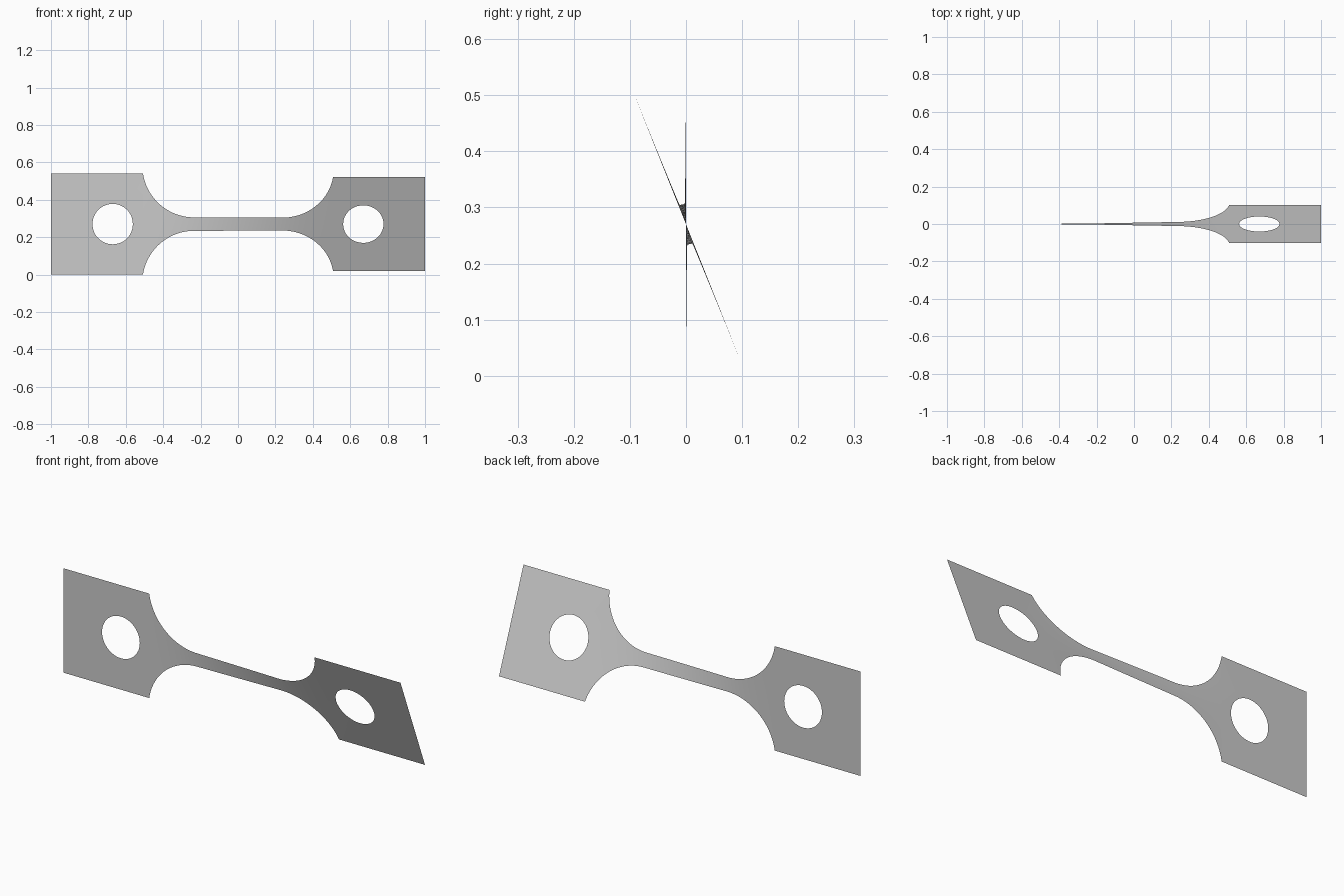
import bpy, bmesh, math

if "Cube" in bpy.data.objects:
    bpy.data.objects.remove(bpy.data.objects["Cube"], do_unlink=True)

HALF = 0.27          # half width of the end plates
NECK = 0.036         # half width of the neck
NECK_END = 0.235     # where the fillets start
PLATE = 0.508        # where the end plates start
HOLE_X, HOLE_R = 0.67, 0.108
TWIST = math.radians(21.8)
ROWS, COLS = 16, 120

run, rise = PLATE - NECK_END, HALF - NECK
RADIUS = (run * run + rise * rise) / (2 * rise)


def half_width(x):
    d = min(max(abs(x) - NECK_END, 0), run)
    return NECK + RADIUS - math.sqrt(RADIUS ** 2 - d ** 2)


# Columns are closer together where the fillets get steep
columns = [PLATE * math.sin(math.pi * (i / COLS - 0.5)) for i in range(COLS + 1)]

# Twist builds up fastest where the strip is narrow
steps = [(b - a) / half_width((a + b) / 2) for a, b in zip(columns, columns[1:])]
angles = [TWIST * sum(steps[:i]) / sum(steps) for i in range(COLS + 1)]


def twisted(x, s, angle):
    return (x, -s * math.sin(angle), HALF + s * math.cos(angle))


bm = bmesh.new()


def add_strip(rows, closed=False):
    """Join consecutive rows of points with quads."""
    verts = [[bm.verts.new(p) for p in row] for row in rows]
    if closed:
        verts.append(verts[0])
    for a, b in zip(verts, verts[1:]):
        for j in range(len(a) - 1):
            bm.faces.new((a[j], b[j], b[j + 1], a[j + 1]))


# Neck with fillets
add_strip([[twisted(x, half_width(x) * (2 * j / ROWS - 1), a) for j in range(ROWS + 1)]
           for x, a in zip(columns, angles)])

# End plates, each a ring of quads between the rectangle and the round hole
for side, angle in ((-1, 0), (1, TWIST)):
    corners = [(PLATE, -HALF), (1, -HALF), (1, HALF), (PLATE, HALF)]
    ring = []
    for k, (x0, s0) in enumerate(corners):
        x1, s1 = corners[(k + 1) % 4]
        for j in range(ROWS):
            t = j / ROWS
            x, s = x0 + (x1 - x0) * t, s0 + (s1 - s0) * t
            direction = math.atan2(s, x - HOLE_X)
            hx = HOLE_X + HOLE_R * math.cos(direction)
            hs = HOLE_R * math.sin(direction)
            ring.append([twisted(side * x, s, angle), twisted(side * hx, hs, angle)])
    add_strip(ring, closed=True)

# Weld the parts and face the sheet forward
bmesh.ops.remove_doubles(bm, verts=bm.verts, dist=0.0005)
bmesh.ops.recalc_face_normals(bm, faces=bm.faces)
bm.normal_update()
if sum(f.normal.y for f in bm.faces) > 0:
    bmesh.ops.reverse_faces(bm, faces=bm.faces)

mesh = bpy.data.meshes.new("twisted_strip")
bm.to_mesh(mesh)
bm.free()
strip = bpy.data.objects.new("twisted_strip", mesh)
bpy.context.collection.objects.link(strip)
for poly in mesh.polygons:
    poly.use_smooth = True

# Plain grey finish
grey = bpy.data.materials.new("light_grey")
grey.use_nodes = True
grey.diffuse_color = (0.6, 0.6, 0.6, 1)
grey.node_tree.nodes["Principled BSDF"].inputs["Base Color"].default_value = grey.diffuse_color
mesh.materials.append(grey)
